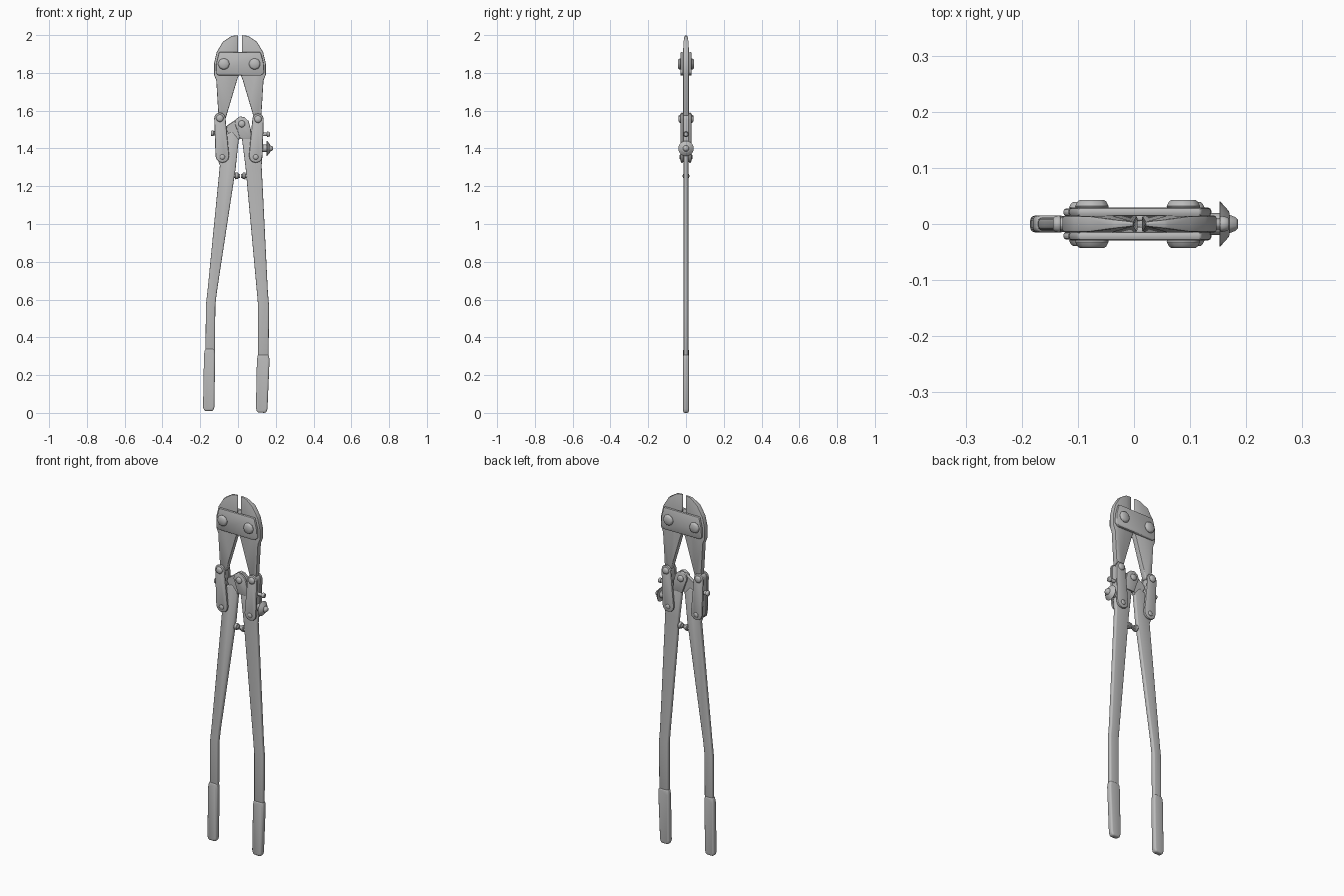
import bpy, bmesh, math
from mathutils import Matrix, Vector

old = bpy.data.objects.get("Cube")
if old:
    bpy.data.objects.remove(old, do_unlink=True)

steel = bpy.data.materials.new("grey_steel")
steel.use_nodes = True
steel.diffuse_color = (0.5, 0.5, 0.5, 1)
steel.node_tree.nodes["Principled BSDF"].inputs["Base Color"].default_value = (0.5, 0.5, 0.5, 1)
parts = []


def finish(name, bm):
    bmesh.ops.recalc_face_normals(bm, faces=bm.faces)
    mesh = bpy.data.meshes.new(name)
    bm.to_mesh(mesh)
    bm.free()
    mesh.materials.append(steel)
    ob = bpy.data.objects.new(name, mesh)
    bpy.context.collection.objects.link(ob)
    parts.append(ob)
    return ob


def soften(bm, width, segments):
    bmesh.ops.recalc_face_normals(bm, faces=bm.faces)
    bm.normal_update()
    sharp = [e for e in bm.edges if e.calc_face_angle(0) > 0.6]
    bmesh.ops.bevel(bm, geom=sharp, offset=width, segments=segments,
                    profile=0.5, affect='EDGES', clamp_overlap=True)


def slab(name, outline, y0, y1, bevel=0.005, segments=2, edit=None):
    """Front outline in x, z, given depth from y0 to y1."""
    bm = bmesh.new()
    base = bm.faces.new([bm.verts.new((x, y0, z)) for x, z in outline])
    ext = bmesh.ops.extrude_face_region(bm, geom=[base])
    for v in ext["geom"]:
        if isinstance(v, bmesh.types.BMVert):
            v.co.y = y1
    if edit:
        edit(bm)
    soften(bm, bevel, segments)
    return finish(name, bm)


def stud(name, start, direction, length, r1, r2, sides=16, bevel=0.003):
    """Round or faceted stud that grows from start along direction."""
    d = Vector(direction)
    bm = bmesh.new()
    bmesh.ops.create_cone(bm, cap_ends=True, segments=sides,
                          radius1=r1, radius2=r2, depth=length)
    mat = Matrix.Translation(Vector(start) + d * length / 2) @ \
        d.to_track_quat('Z', 'Y').to_matrix().to_4x4()
    bmesh.ops.transform(bm, matrix=mat, verts=bm.verts)
    if bevel:
        soften(bm, bevel, 1)
    return finish(name, bm)


def flip(points, centre):
    return [(2 * centre - x, z) for x, z in points]


def capsule(a, b, ra, rb, n=7):
    """Outline with a round end at a (top) and at b (bottom)."""
    pts = []
    for (cx, cz), r, start in ((a, ra, 0), (b, rb, math.pi)):
        for i in range(n):
            t = start + math.pi * i / (n - 1)
            pts.append((cx + r * math.cos(t), cz + r * math.sin(t)))
    return pts


# Jaws, with the cutting edges thinned
jaw = [(0.0, 2.0), (-0.035, 1.995), (-0.08, 1.965), (-0.113, 1.91), (-0.127, 1.85),
       (-0.127, 1.79), (-0.115, 1.76), (-0.104, 1.58), (-0.085, 1.55), (-0.065, 1.56),
       (-0.004, 1.765), (0.006, 1.79), (0.0, 1.9)]
MID = 0.01


def sharpen(bm):
    cuts = [((MID - 0.05, 0, 0), (1, 0, 0)), ((MID + 0.05, 0, 0), (1, 0, 0)),
            ((0, 0, 1.92), (0, 0, 1))]
    for co, no in cuts:
        bmesh.ops.bisect_plane(bm, geom=bm.verts[:] + bm.edges[:] + bm.faces[:],
                               plane_co=co, plane_no=no)
    for v in bm.verts:
        if v.co.z > 1.895 and abs(v.co.x - MID) < 0.03:
            v.co.y *= 0.3
        elif v.co.z > 1.97:
            v.co.y *= 0.6


slab("right_jaw", jaw, -0.015, 0.015, 0.005, 2, sharpen)
slab("left_jaw", flip(jaw, MID), -0.015, 0.015, 0.005, 2, sharpen)

# Jaw straps and their bolts, front and back
strap = [(-0.1, 1.91), (-0.115, 1.85), (-0.117, 1.8), (-0.105, 1.787), (0.12, 1.785),
         (0.138, 1.8), (0.136, 1.85), (0.12, 1.91)]
for side, s in (("front", -1), ("back", 1)):
    slab(side + "_jaw_strap", strap, s * 0.014, s * 0.029, 0.005, 2)
    for hand, x in (("right", -0.075), ("left", 0.088)):
        stud(f"{side}_{hand}_jaw_bolt", (x, s * 0.028, 1.847), (0, s, 0),
             0.015, 0.033, 0.026, 8, 0.004)

# Side links: two plates around a core, with a bolt at each end
links = {"right": ((-0.096, 1.56), (-0.083, 1.36)),
         "left": ((0.106, 1.555), (0.094, 1.36))}
for hand, (top, low) in links.items():
    slab(hand + "_link_core", capsule(top, low, 0.024, 0.03), -0.016, 0.016, 0.002, 1)
    for side, s in (("front", -1), ("back", 1)):
        slab(f"{side}_{hand}_link", capsule(top, low, 0.03, 0.036),
             s * 0.014, s * 0.028, 0.006, 2)
        stud(f"{side}_{hand}_upper_bolt", (top[0], s * 0.027, top[1]), (0, s, 0),
             0.012, 0.022, 0.016, 8)
        stud(f"{side}_{hand}_lower_bolt", (low[0], s * 0.027, low[1] - 0.005), (0, s, 0),
             0.007, 0.016, 0.012, 8)

# Handle arms
right_arm = [(-0.172, 0.3), (-0.122, 0.3), (-0.12, 0.57), (-0.112, 0.64), (-0.013, 1.29),
             (0.004, 1.45), (-0.03, 1.49), (-0.1, 1.46), (-0.115, 1.36),
             (-0.096, 1.31), (-0.16, 0.66), (-0.17, 0.57)]
left_arm = [(0.162, 0.28), (0.164, 0.57), (0.158, 0.64), (0.125, 1.31), (0.13, 1.37),
            (0.11, 1.45), (0.07, 1.48), (0.02, 1.46), (0.04, 1.3), (0.1, 0.64),
            (0.106, 0.57), (0.106, 0.28)]
slab("right_arm", right_arm, -0.012, 0.012, 0.008, 3)
slab("left_arm", left_arm, -0.012, 0.012, 0.008, 3)

# Centre hinge ears
right_ear = [(-0.03, 1.44), (0.002, 1.44), (0.04, 1.51), (0.03, 1.55), (0.0, 1.56),
             (-0.06, 1.52), (-0.065, 1.5)]
left_ear = [(0.012, 1.45), (0.07, 1.45), (0.068, 1.5), (0.056, 1.545), (0.035, 1.565),
            (0.01, 1.57), (-0.012, 1.555), (-0.017, 1.53), (-0.005, 1.5)]
slab("right_hinge_ear", right_ear, -0.009, 0.009, 0.003, 1)
for side, s in (("front", -1), ("back", 1)):
    slab(side + "_left_hinge_ear", left_ear, s * 0.005, s * 0.018, 0.004, 2)
    stud(side + "_hinge_bolt", (0.02, s * 0.017, 1.53), (0, s, 0), 0.012, 0.02, 0.016, 8)

# Grips
right_grip = [(-0.185, 0.03), (-0.178, 0.01), (-0.132, 0.01), (-0.125, 0.03),
              (-0.121, 0.31), (-0.125, 0.34), (-0.174, 0.34), (-0.18, 0.31)]
left_grip = [(0.095, 0.025), (0.102, 0.002), (0.148, 0.0), (0.156, 0.02), (0.167, 0.28),
             (0.163, 0.31), (0.105, 0.31), (0.1, 0.28)]
slab("right_grip", right_grip, -0.015, 0.015, 0.009, 3)
slab("left_grip", left_grip, -0.015, 0.015, 0.009, 3)

# Stop pins between the arms
for hand, x, s in (("right", -0.03, 1), ("left", 0.055, -1)):
    stud(hand + "_stop_neck", (x, 0, 1.255), (s, 0, 0), 0.04, 0.011, 0.011, 12, 0)
    stud(hand + "_stop_head", (x + s * 0.014, 0, 1.255), (s, 0, 0), 0.018, 0.019, 0.016, 12)

# Adjusting screws and flared knob on the outer sides
stud("right_adjuster", (-0.1, 0, 1.48), (-1, 0, 0), 0.034, 0.012, 0.012, 10)
stud("right_adjuster_head", (-0.131, 0, 1.48), (-1, 0, 0), 0.013, 0.017, 0.014, 8)
stud("left_adjuster", (0.11, 0, 1.475), (1, 0, 0), 0.046, 0.01, 0.01, 10)
stud("left_adjuster_head", (0.153, 0, 1.475), (1, 0, 0), 0.016, 0.016, 0.013, 8)
stud("knob_shaft", (0.1, 0, 1.4), (1, 0, 0), 0.06, 0.02, 0.02, 12)
stud("knob_flange", (0.152, 0, 1.4), (1, 0, 0), 0.018, 0.042, 0.022, 20, 0.002)
stud("knob_nut", (0.165, 0, 1.4), (1, 0, 0), 0.02, 0.02, 0.012, 8, 0.004)

# Smooth shading with sharp creases kept
bpy.ops.object.select_all(action='DESELECT')
for ob in parts:
    ob.select_set(True)
bpy.context.view_layer.objects.active = parts[0]
bpy.ops.object.shade_smooth_by_angle(angle=math.radians(40))
